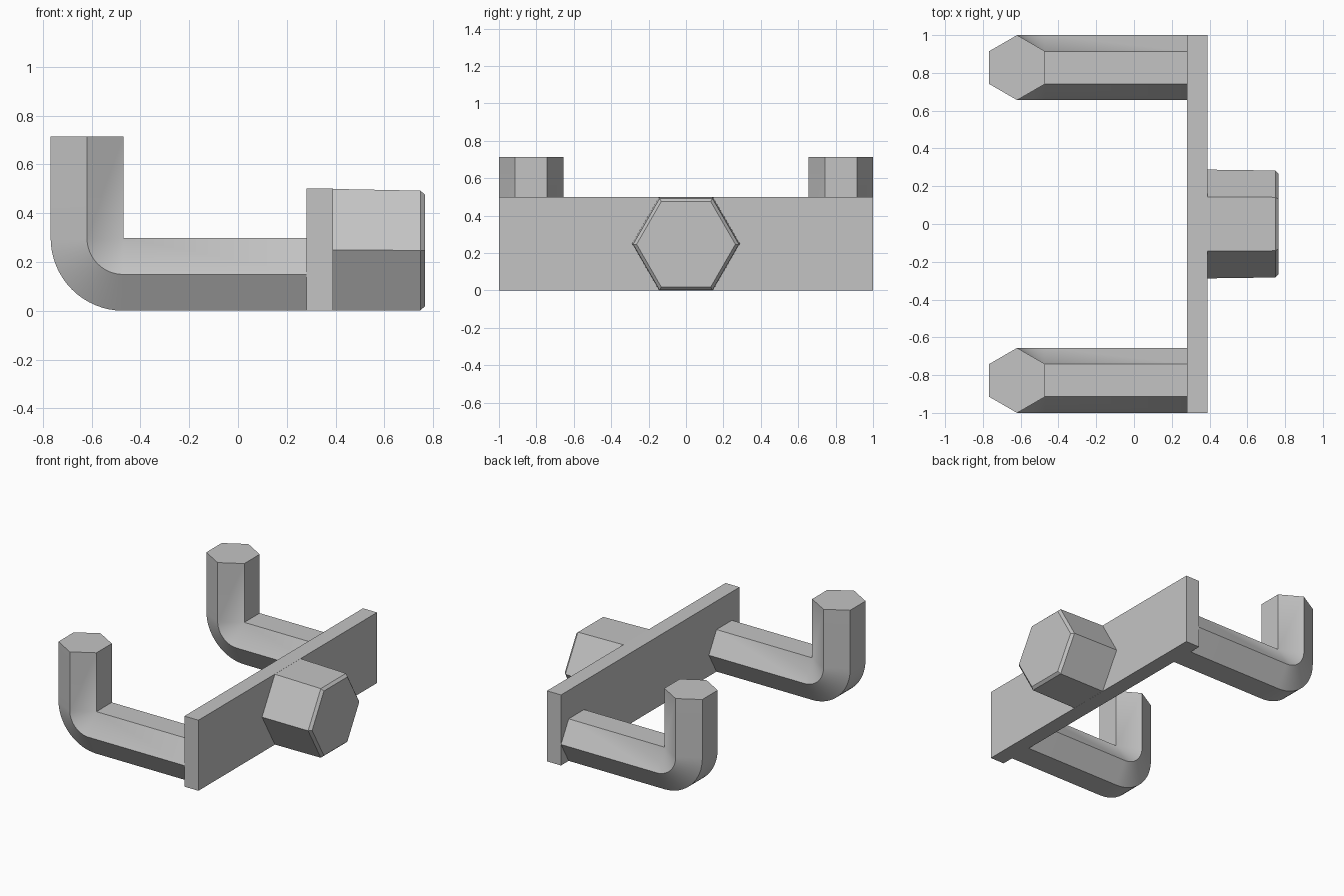
import bpy
import bmesh
from math import sin, cos, pi, radians
from mathutils import Vector

if "Cube" in bpy.data.objects:
    bpy.data.objects.remove(bpy.data.objects["Cube"], do_unlink=True)

steel = bpy.data.materials.new("grey_steel")
steel.use_nodes = True
GREY = (0.55, 0.55, 0.55, 1)
steel.diffuse_color = GREY
steel.node_tree.nodes["Principled BSDF"].inputs["Base Color"].default_value = GREY


def finish(name, bm):
    bmesh.ops.recalc_face_normals(bm, faces=bm.faces)
    mesh = bpy.data.meshes.new(name)
    bm.to_mesh(mesh)
    bm.free()
    mesh.materials.append(steel)
    mesh.polygons.foreach_set("use_smooth", [True] * len(mesh.polygons))
    mesh.set_sharp_from_angle(angle=radians(30))
    obj = bpy.data.objects.new(name, mesh)
    bpy.context.collection.objects.link(obj)
    return obj


def loft(name, rings):
    """Skin a list of equal-sized point rings and cap both ends."""
    bm = bmesh.new()
    loops = [[bm.verts.new(p) for p in ring] for ring in rings]
    n = len(loops[0])
    for a, b in zip(loops, loops[1:]):
        for i in range(n):
            j = (i + 1) % n
            bm.faces.new((a[i], a[j], b[j], b[i]))
    bm.faces.new(loops[0])
    bm.faces.new(loops[-1])
    bmesh.ops.remove_doubles(bm, verts=bm.verts, dist=0.0001)
    return finish(name, bm)


def hexagon(radius):
    """Corners as (y, u), with two corners on the y axis."""
    return [(radius * cos(k * pi / 3), radius * sin(k * pi / 3)) for k in range(6)]


# Back plate
bm = bmesh.new()
bmesh.ops.create_cube(bm, size=1)
bmesh.ops.scale(bm, vec=(0.11, 2, 0.5), verts=bm.verts)
bmesh.ops.translate(bm, vec=(0.335, 0, 0.25), verts=bm.verts)
finish("back_plate", bm)

# Hexagonal hooks: straight bar, tight quarter bend, upright tip
R = 0.172
FLAT = R * cos(pi / 6)
STEPS = 16
for side, name in ((-1, "front_hook"), (1, "back_hook")):
    y0 = side * 0.828

    def ring(angle, shift=(0, 0, 0)):
        out = Vector((-sin(angle), 0, -cos(angle)))
        centre = Vector((-0.47, y0, 2 * FLAT)) + Vector(shift)
        return [centre + out * (FLAT + u) + Vector((0, y, 0)) for y, u in hexagon(R)]

    rings = [ring(0, (0.76, 0, 0))]
    rings += [ring(pi / 2 * i / STEPS) for i in range(STEPS + 1)]
    rings.append(ring(pi / 2, (0, 0, 0.715 - 2 * FLAT)))
    loft(name, rings)

# Hexagonal bolt head: slight taper and chamfered end
sections = ((0.38, 0.25, 0.288), (0.748, 0.247, 0.283), (0.766, 0.247, 0.264))
loft("bolt_head", [[(x, y, z + u) for y, u in hexagon(r)] for x, z, r in sections])
